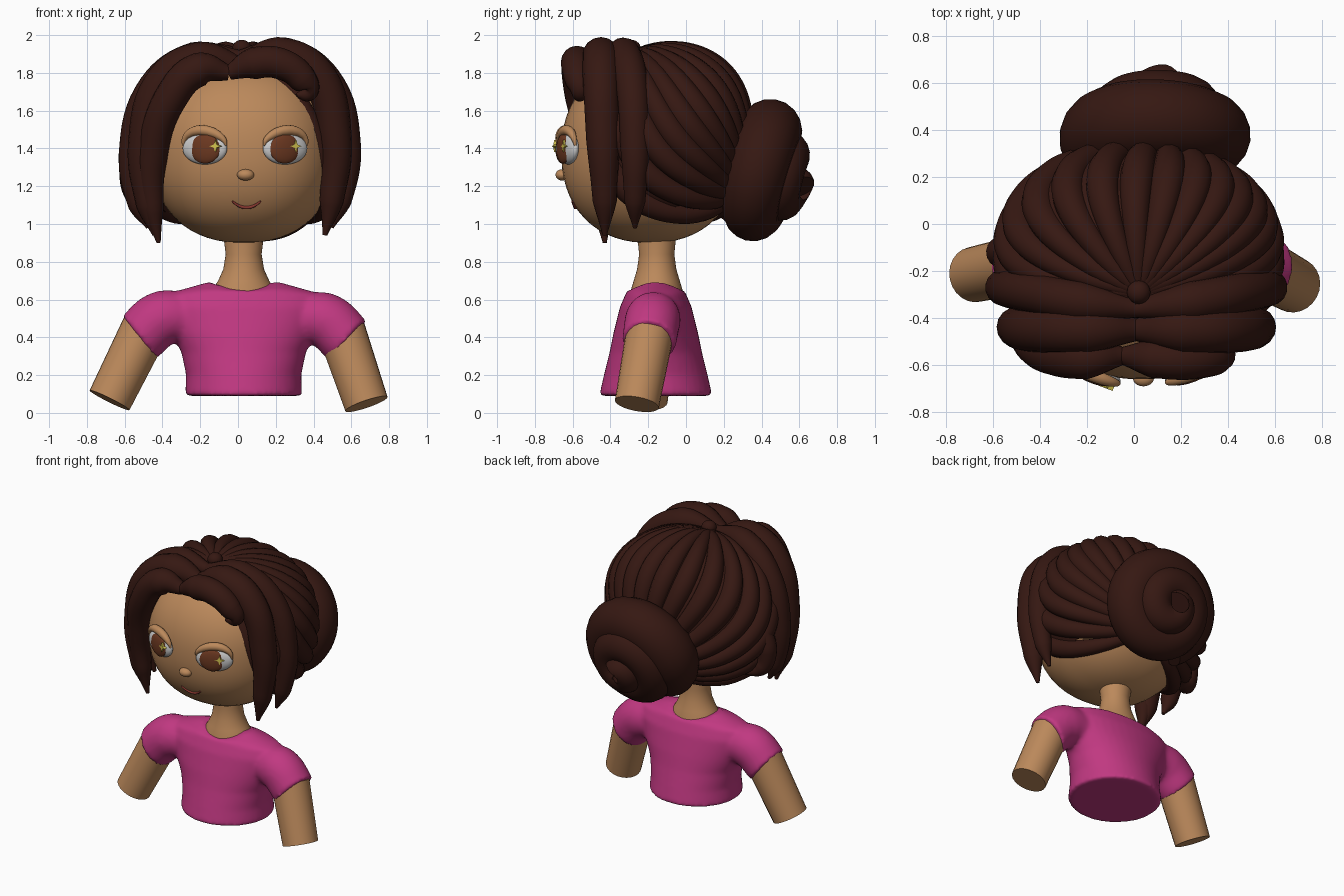
import bpy, bmesh
from math import sin, cos, pi, radians
from mathutils import Vector, Matrix

if "Cube" in bpy.data.objects:
    bpy.data.objects.remove(bpy.data.objects["Cube"])


def mat(name, rgb):
    m = bpy.data.materials.new(name)
    m.diffuse_color = (*rgb, 1)
    m.use_nodes = True
    m.node_tree.nodes["Principled BSDF"].inputs["Base Color"].default_value = m.diffuse_color
    return m


SKIN = mat("skin", (0.50, 0.25, 0.105))
HAIR = mat("hair", (0.036, 0.009, 0.006))
SHIRT = mat("shirt", (0.53, 0.04, 0.22))
WHITE = mat("eye_white", (0.75, 0.75, 0.75))
BROWN = mat("iris", (0.15, 0.04, 0.015))
GOLD = mat("glint", (0.65, 0.55, 0.08))
LIPS = mat("lips", (0.25, 0.04, 0.03))


def finish(name, mesh, material):
    ob = bpy.data.objects.new(name, mesh)
    bpy.context.collection.objects.link(ob)
    mesh.materials.clear()
    mesh.materials.append(material)
    bpy.ops.object.select_all(action='DESELECT')
    ob.select_set(True)
    bpy.context.view_layer.objects.active = ob
    bpy.ops.object.shade_smooth_by_angle(angle=radians(50))
    return ob


def from_bm(name, bm, material):
    bmesh.ops.recalc_face_normals(bm, faces=bm.faces)
    me = bpy.data.meshes.new(name)
    bm.to_mesh(me)
    bm.free()
    return finish(name, me, material)


def surf(c, r, d, p):
    """Point of a rounded-box ellipsoid in direction d"""
    k = sum(abs(v) ** p for v in d) ** (-1 / p)
    return Vector([c[i] + r[i] * d[i] * k for i in range(3)])


def blob(name, c, r, material, p=2, rot=0, keep=None, seg=40):
    bm = bmesh.new()
    bmesh.ops.create_uvsphere(bm, u_segments=seg, v_segments=seg // 2 + 4, radius=1)
    for v in bm.verts:
        v.co = surf((0, 0, 0), r, v.co, p)
    bmesh.ops.transform(bm, matrix=Matrix.Translation(c) @ Matrix.Rotation(rot, 4, 'Z'), verts=bm.verts)
    if keep:
        bad = [f for f in bm.faces if not keep(f.calc_center_median())]
        bmesh.ops.delete(bm, geom=bad, context='FACES')
    return from_bm(name, bm, material)


def tube(name, pts, radii, material, res=5, bevel=5):
    """Round tube through the points; radii is a rule of t in 0..1"""
    cu = bpy.data.curves.new(name, 'CURVE')
    cu.dimensions = '3D'
    cu.bevel_depth = 1
    cu.bevel_resolution = bevel
    cu.use_fill_caps = True
    cu.resolution_u = res
    sp = cu.splines.new('BEZIER')
    sp.bezier_points.add(len(pts) - 1)
    for k, (b, q) in enumerate(zip(sp.bezier_points, pts)):
        b.co = q
        b.radius = radii(k / (len(pts) - 1))
        b.handle_left_type = b.handle_right_type = 'AUTO'
    tmp = bpy.data.objects.new("tmp", cu)
    bpy.context.collection.objects.link(tmp)
    dg = bpy.context.evaluated_depsgraph_get()
    me = bpy.data.meshes.new_from_object(tmp.evaluated_get(dg))
    bpy.data.objects.remove(tmp)
    return finish(name, me, material)


def loft(name, rings, cx, cy, material, dip=0, n=40):
    """Closed stack of ellipses (z, rx, ry); dip lowers front and back of the top ring"""
    bm = bmesh.new()
    loops = []
    for i, (z, rx, ry) in enumerate(rings):
        d = dip if i == len(rings) - 1 else 0
        loops.append([bm.verts.new((cx + rx * cos(a), cy + ry * sin(a), z - d * sin(a) ** 2))
                      for a in (2 * pi * k / n for k in range(n))])
    for lo, hi in zip(loops, loops[1:]):
        for k in range(n):
            bm.faces.new((lo[k], lo[(k + 1) % n], hi[(k + 1) % n], hi[k]))
    bm.faces.new(loops[0])
    bm.faces.new(loops[-1])
    return from_bm(name, bm, material)


# Shirt body and neck
shirt = loft("shirt", [(.09, .31, .30), (.2, .305, .275), (.32, .33, .245), (.42, .38, .225), (.56, .44, .19),
                       (.63, .41, .16), (.655, .32, .15), (.695, .18, .145)], .03, -.16, SHIRT, dip=.055)
loft("neck", [(.58, .19, .15), (.65, .168, .137), (.70, .135, .122), (.76, .108, .104),
              (.84, .095, .093), (1.0, .115, .11)], .03, -.155, SKIN)

# Sleeves and arms, the right one slightly lower and further forward
sleeves = []
for side, s, dz, dy in (("right", 1, 0, -.03), ("left", -1, .02, 0)):
    x = lambda v: .03 + s * v
    sleeves.append(tube(side + "_sleeve", [(x(.23), -.16, .47), (x(.42), -.175, .492 + dz / 2),
                                           (x(.556), -.18 + dy / 2, .378 + dz)],
                        lambda t: .12 + .032 * min(1, 2 * t) - .008 * t, SHIRT, bevel=10, res=10))
    tube(side + "_arm", [(x(.52), -.175 + dy / 2, .43 + dz), (x(.68 - s * .03), -.215 + dy * 1.5, .047 + dz)],
         lambda t: .127 - .009 * t, SKIN, res=2, bevel=10)

# Blend the sleeves into the shirt body as one cloth surface
bpy.ops.object.select_all(action='DESELECT')
for ob in sleeves + [shirt]:
    ob.select_set(True)
bpy.context.view_layer.objects.active = shirt
bpy.ops.object.join()
shirt.modifiers.clear()
rm = shirt.modifiers.new("blend", 'REMESH')
rm.mode, rm.voxel_size, rm.use_smooth_shade = 'VOXEL', .014, True
sm = shirt.modifiers.new("soften", 'SMOOTH')
sm.factor, sm.iterations = .5, 9

# Head
HC, HR, HP = (.03, -.19, 1.38), (.49, .47, .48), 2.25
blob("head", HC, HR, SKIN, HP, seg=56)


def on_face(x, z, out=0):
    s = 1 - abs((x - HC[0]) / HR[0]) ** HP - abs((z - HC[2]) / HR[2]) ** HP
    return Vector((x, HC[1] - HR[1] * max(s, 0) ** (1 / HP) - out, z))


# Eyes: white, iris, glint and lid, turned to follow the face
for side, s in (("left", -1), ("right", 1)):
    base, rot = on_face(.037 + s * .212, 1.4), s * .36
    R = Matrix.Rotation(rot, 3, 'Z')
    at = lambda x, y, z: base + R @ Vector((x, y, z))
    blob(side + "_eye_white", base, (.125, .042, .085), WHITE, rot=rot)
    blob(side + "_iris", at(-.01 * s, -.023, -.002), (.085, .024, .078), BROWN, rot=rot, seg=28)
    bm = bmesh.new()
    star = [(.032 if k % 2 == 0 else .012, k * pi / 4) for k in range(8)]
    f = bm.faces.new([bm.verts.new(at(.06 - s * .015 + r * cos(a), -.046, .012 + r * sin(a))) for r, a in star])
    new = bmesh.ops.extrude_face_region(bm, geom=[f])["geom"]
    bmesh.ops.translate(bm, vec=R @ Vector((0, .02, 0)), verts=[v for v in new if isinstance(v, bmesh.types.BMVert)])
    from_bm(side + "_glint", bm, GOLD)
    tube(side + "_eyelid", [at(.122 * cos(a), -.006 - .008 * sin(a), .015 + (.08 + .012 * s * cos(a)) * sin(a))
                            for a in (pi * k / 8 for k in range(9))], lambda t: .006 + .022 * sin(pi * t), SKIN)

# Nose and mouth
blob("nose", on_face(.04, 1.26, .005), (.045, .035, .03), SKIN, seg=20)
tube("mouth", [on_face(.045 + .075 * k / 3, 1.087 + .033 * (k / 3) ** 2, .002) for k in range(-3, 4)],
     lambda t: .005 + .004 * sin(pi * t), LIPS)

# Hair cap with an opening for face and nape
CC, CR, CP = (.02, -.12, 1.43), (.565, .44, .505), 2.15


def on_hair(v):
    inside = ((v.x - .03) / .46) ** 2 + ((v.z - 1.27) / .46) ** 2 < 1
    return v.z > 1.08 and not (v.y < -.2 and inside)


blob("hair_cap", CC, CR, HAIR, CP, keep=on_hair, seg=64)

# Combed strands fanning from the crown and gathering under the bun
A = Vector((0, -.39, .92)).normalized()
B = Vector((.14, .85, -.5)).normalized()
H = (A + B).normalized()
N = 19
for i in range(N):
    a = radians(-132 + 264 * i / (N - 1))
    M = H * cos(a) + Vector((1, 0, 0)) * sin(a)
    dirs = [A * (1 - t) ** 2 + M * 5 * t * (1 - t) + B * t * t for t in (k / 14 for k in range(15))]
    tube(f"strand_{i}", [surf(CC, [r * .975 for r in CR], d.normalized(), CP) for d in dirs],
         lambda t: .016 + .056 * sin(pi * (t * .9 + .05)) ** .8, HAIR, res=3, bevel=4)
blob("crown_knot", (.02, -.29, 1.93), (.05, .05, .045), HAIR, seg=20)


# Front locks sweeping from the parting: fat in the middle, pointed at the tip
def lock(name, pts, r):
    tube(name, pts, lambda t: r * min(1, .45 + 3 * t) * (1 - .88 * t ** 4), HAIR, res=8, bevel=6)


lock("right_bang", [(-.05, -.56, 1.80), (.08, -.57, 1.85), (.22, -.58, 1.85), (.34, -.57, 1.77),
                    (.37, -.56, 1.70), (.31, -.585, 1.68)], .085)
lock("left_bang", [(-.05, -.56, 1.80), (-.2, -.57, 1.82), (-.36, -.55, 1.66), (-.455, -.47, 1.34),
                   (-.45, -.44, 1.08), (-.42, -.43, .9)], .09)
for side, s, drop in (("right", 1, 0), ("left", -1, .04)):
    place = lambda pts: [(s * (x - drop / 4) + .005, y, z - drop * sin(pi * k / 5))
                         for k, (x, y, z) in enumerate(pts)]
    lock(side + "_front_lock", place([(-.01, -.45, 1.83), (.2, -.45, 1.89), (.4, -.45, 1.80), (.51, -.44, 1.45),
                                      (.49, -.43, 1.12), (.455, -.43, .94)]), .1)
    lock(side + "_side_lock", place([(.0, -.36, 1.88), (.24, -.33, 1.90), (.46, -.29, 1.76), (.57, -.27, 1.4),
                                     (.54, -.27, 1.12), (.49, -.27, .98)]), .088)
lock("left_loose_curl", [(-.5, -.1, 1.5), (-.56, -.12, 1.28), (-.53, -.1, 1.14), (-.42, -.02, 1.1)], .07)

# Coiled bun: a shrinking spiral that climbs along its axis
C = Vector((.11, .34, 1.275))
n = Vector((.10, .94, -.33)).normalized()
u = n.cross(Vector((0, 0, 1))).normalized()
w = n.cross(u)
coil = []
for k in range(55):
    t = k / 54
    ang = 2 * pi * 2.4 * t + 2.2
    rad = .245 * (1 - t ** 1.5) + .012
    coil.append(C + (u * cos(ang) + w * sin(ang)) * rad + n * (.29 * t - .02))
tube("bun_coil", coil, lambda t: (.185 - .1 * t) * min(1, .75 + 4 * t), HAIR, res=3, bevel=7)
blob("bun_core", C, (.3, .2, .3), HAIR)
